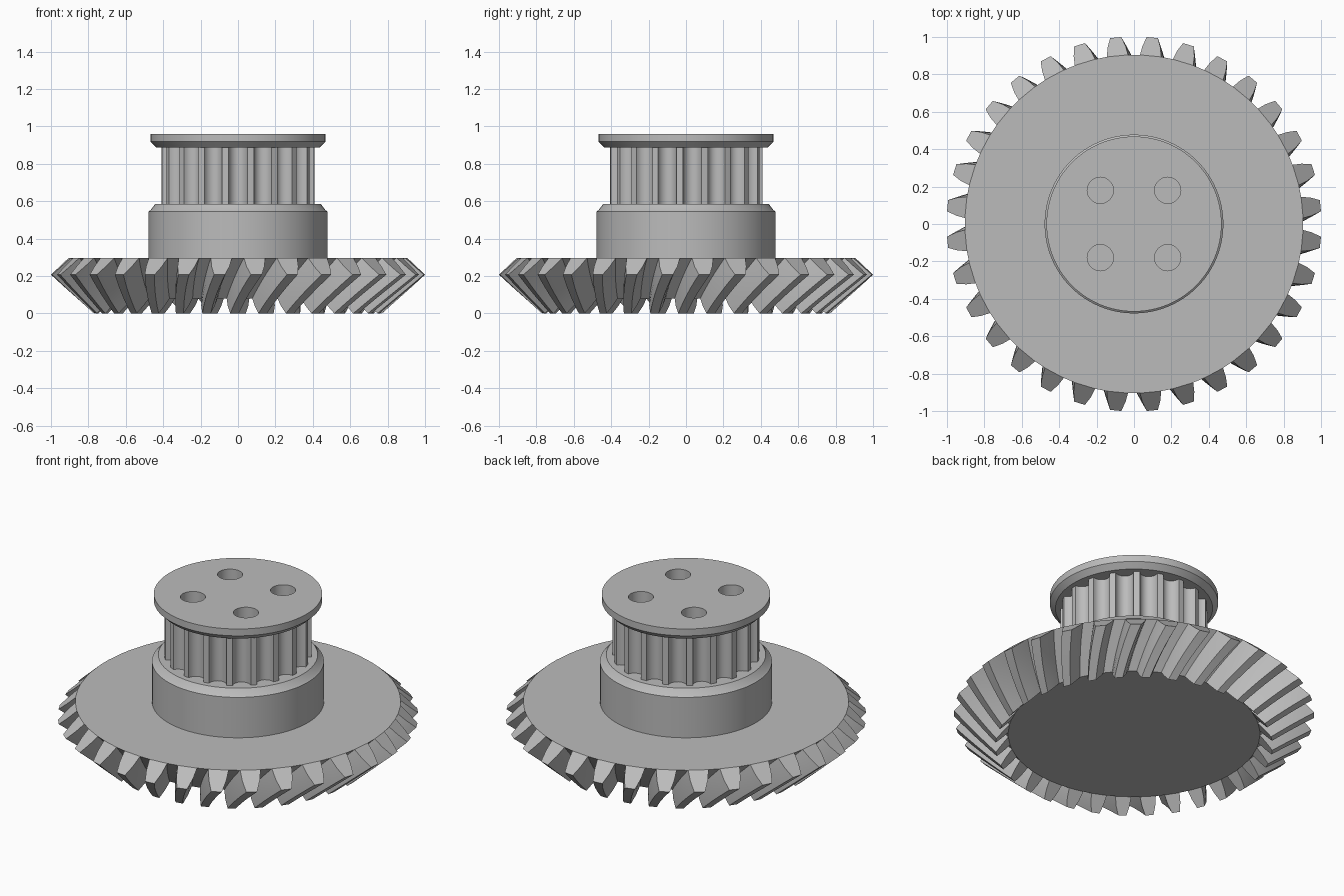
import bpy, bmesh
from math import sin, cos, radians, tau

if "Cube" in bpy.data.objects:
    bpy.data.objects.remove(bpy.data.objects["Cube"])

steel = bpy.data.materials.new("plain_grey")
steel.use_nodes = True
GREY = (0.5, 0.5, 0.5, 1)
steel.diffuse_color = GREY
steel.node_tree.nodes["Principled BSDF"].inputs["Base Color"].default_value = GREY


def finish(name, bm):
    bmesh.ops.recalc_face_normals(bm, faces=bm.faces)
    mesh = bpy.data.meshes.new(name)
    bm.to_mesh(mesh)
    bm.free()
    mesh.materials.append(steel)
    obj = bpy.data.objects.new(name, mesh)
    bpy.context.collection.objects.link(obj)
    return obj


def polar(r, a, z):
    return (r * cos(a), r * sin(a), z)


def circle(r, z, n=96, center=(0, 0)):
    return [(center[0] + r * cos(tau * i / n), center[1] + r * sin(tau * i / n), z)
            for i in range(n)]


def loft(bm, loops, caps=True):
    """Join equal closed loops with quads, optionally closing both ends."""
    rings = [[bm.verts.new(p) for p in loop] for loop in loops]
    n = len(rings[0])
    for a, b in zip(rings, rings[1:]):
        for i in range(n):
            j = (i + 1) % n
            bm.faces.new((a[i], a[j], b[j], b[i]))
    if caps:
        bm.faces.new(rings[0])
        bm.faces.new(rings[-1])
    return rings


def lathe(name, profile):
    bm = bmesh.new()
    loft(bm, [circle(r, z) for r, z in profile])
    return finish(name, bm)


def smooth(obj):
    bpy.ops.object.select_all(action="DESELECT")
    obj.select_set(True)
    bpy.context.view_layer.objects.active = obj
    bpy.ops.object.shade_smooth_by_angle(angle=radians(28))


# Spiral bevel gear: tooth outline is (angle in degrees, height from root to tip)
TEETH, TWIST, STEPS = 32, radians(-7), 6
TOOTH = [(-3.6, 0), (-2.9, 0.5), (-1.7, 1), (1.7, 1), (2.9, 0.5), (3.6, 0)]
ROOT = ((0.905, 0.297), (0.70, 0.08))
TIP = ((1.002, 0.207), (0.77, 0.0))


def mix(a, b, t):
    return [u + (v - u) * t for u, v in zip(a, b)]


def gear_loop(s):
    root, tip = mix(*ROOT, s), mix(*TIP, s)
    loop = []
    for k in range(TEETH):
        for deg, h in TOOTH:
            r, z = mix(root, tip, h)
            loop.append(polar(r, tau * (k + 0.5) / TEETH + radians(deg) + TWIST * s, z))
    return loop


bm = bmesh.new()
rings = loft(bm, [gear_loop(i / STEPS) for i in range(STEPS + 1)], caps=False)
P = len(TOOTH)
for ring in (rings[0], rings[-1]):
    # Tooth end faces, then the flat disc inside them
    for k in range(TEETH):
        bm.faces.new(ring[k * P:(k + 1) * P])
    bm.faces.new([v for i, v in enumerate(ring) if i % P in (0, P - 1)])
smooth(finish("bevel_gear", bm))

# Hub with chamfered shoulder
smooth(lathe("hub", [(0.478, 0.29), (0.478, 0.545), (0.468, 0.552), (0.443, 0.585)]))

# Grooved belt pulley: narrow lands separated by rounded grooves
GROOVES, R, DEPTH = 19, 0.41, 0.05
LAND, ARC = radians(2.4), 10


def pulley_loop(z):
    loop = []
    pitch = tau / GROOVES
    for k in range(GROOVES):
        land = tau / 4 + k * pitch
        loop.append(polar(R, land, z))
        for i in range(ARC + 1):
            u = -cos(tau / 2 * i / ARC)
            half = pitch / 2 - LAND
            depth = DEPTH * max(0, 1 - u * u) ** 0.5
            loop.append(polar(R - depth, land + pitch / 2 + u * half, z))
    return loop


bm = bmesh.new()
loft(bm, [pulley_loop(0.57), pulley_loop(0.887)])
pulley = finish("belt_pulley", bm)

# Top flange with bevelled underside
flange = lathe("top_flange", [(0.437, 0.887), (0.468, 0.918), (0.468, 0.96)])

# Four bolt holes cut through the flange into the pulley
bm = bmesh.new()
for x in (-0.18, 0.18):
    for y in (-0.18, 0.18):
        loft(bm, [circle(0.07, z, 40, (x, y)) for z in (0.62, 1.1)])
cutter = finish("hole_cutter", bm)
cutter.hide_render = True
for part in (pulley, flange):
    mod = part.modifiers.new("holes", "BOOLEAN")
    mod.operation = "DIFFERENCE"
    mod.solver = "EXACT"
    mod.object = cutter
    bpy.context.view_layer.objects.active = part
    bpy.ops.object.modifier_apply(modifier=mod.name)
    smooth(part)
bpy.data.objects.remove(cutter)
